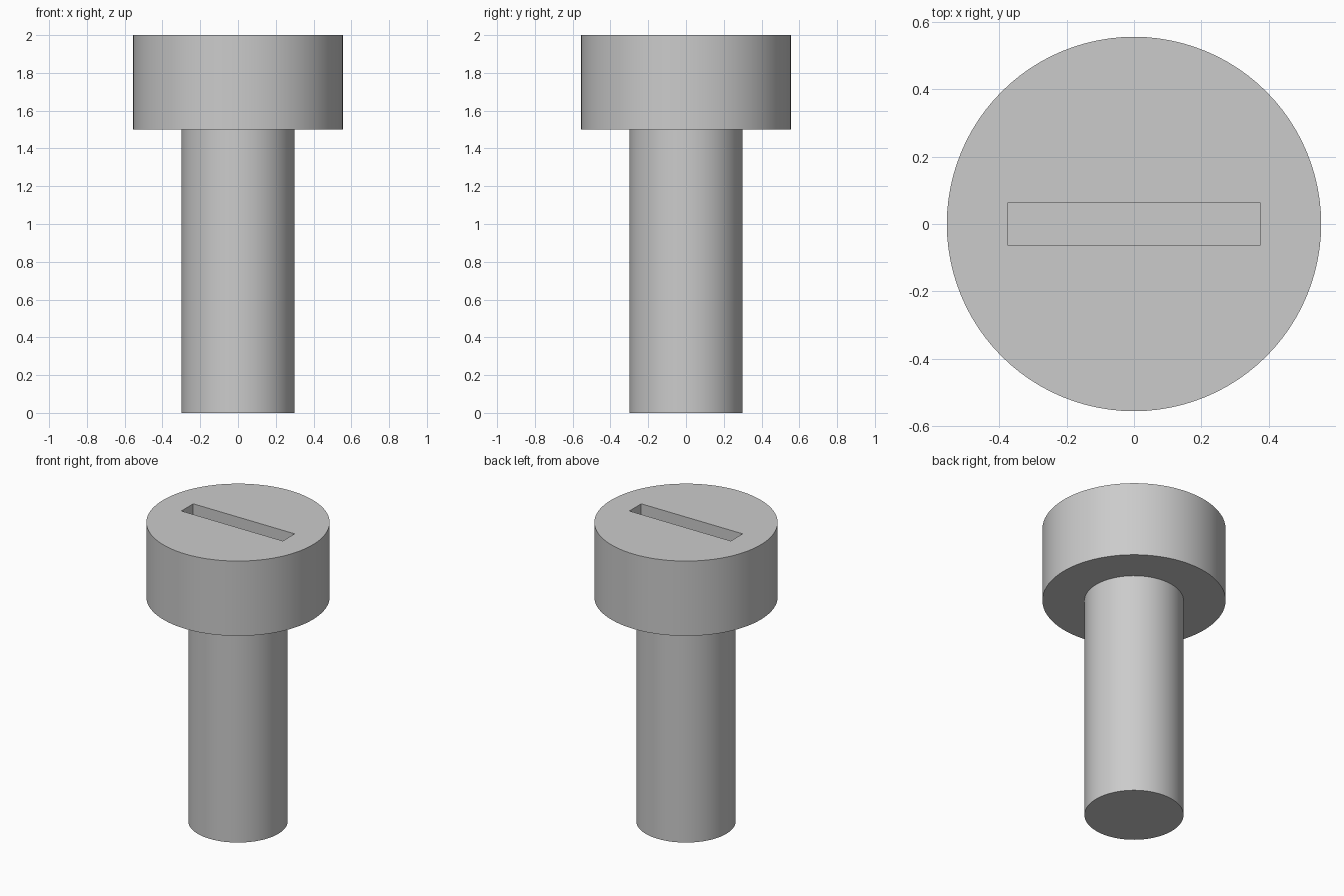
import bpy
import math

if "Cube" in bpy.data.objects:
    bpy.data.objects.remove(bpy.data.objects["Cube"], do_unlink=True)

HEAD_BASE, TOP = 1.5, 2.0
SLOT_DEPTH = 0.25

steel = bpy.data.materials.new("grey_steel")
steel.use_nodes = True
colour = (0.6, 0.6, 0.6, 1)
steel.diffuse_color = colour
steel.node_tree.nodes["Principled BSDF"].inputs["Base Color"].default_value = colour


def cylinder(name, radius, bottom, top):
    bpy.ops.mesh.primitive_cylinder_add(
        vertices=96, radius=radius, depth=top - bottom,
        location=(0, 0, (bottom + top) / 2))
    part = bpy.context.object
    part.name = name
    part.data.materials.append(steel)
    return part


# Shank and head
shank = cylinder("shank", 0.3, 0, HEAD_BASE)
head = cylinder("head", 0.555, HEAD_BASE, TOP)

# Driver slot, cut into the top of the head
bpy.ops.mesh.primitive_cube_add(size=1, location=(0, 0, TOP))
cutter = bpy.context.object
cutter.name = "slot_cutter"
cutter.scale = (0.75, 0.125, 2 * SLOT_DEPTH)
cutter.data.materials.append(steel)
bpy.context.view_layer.update()

cut = head.modifiers.new("slot", "BOOLEAN")
cut.operation = "DIFFERENCE"
cut.solver = "EXACT"
cut.object = cutter
bpy.ops.object.select_all(action="DESELECT")
head.select_set(True)
bpy.context.view_layer.objects.active = head
bpy.ops.object.modifier_apply(modifier=cut.name)
bpy.data.objects.remove(cutter, do_unlink=True)

# Smooth round walls with crisp rims
for part in (shank, head):
    bpy.ops.object.select_all(action="DESELECT")
    part.select_set(True)
    bpy.context.view_layer.objects.active = part
    bpy.ops.object.shade_smooth_by_angle(angle=math.radians(30))
